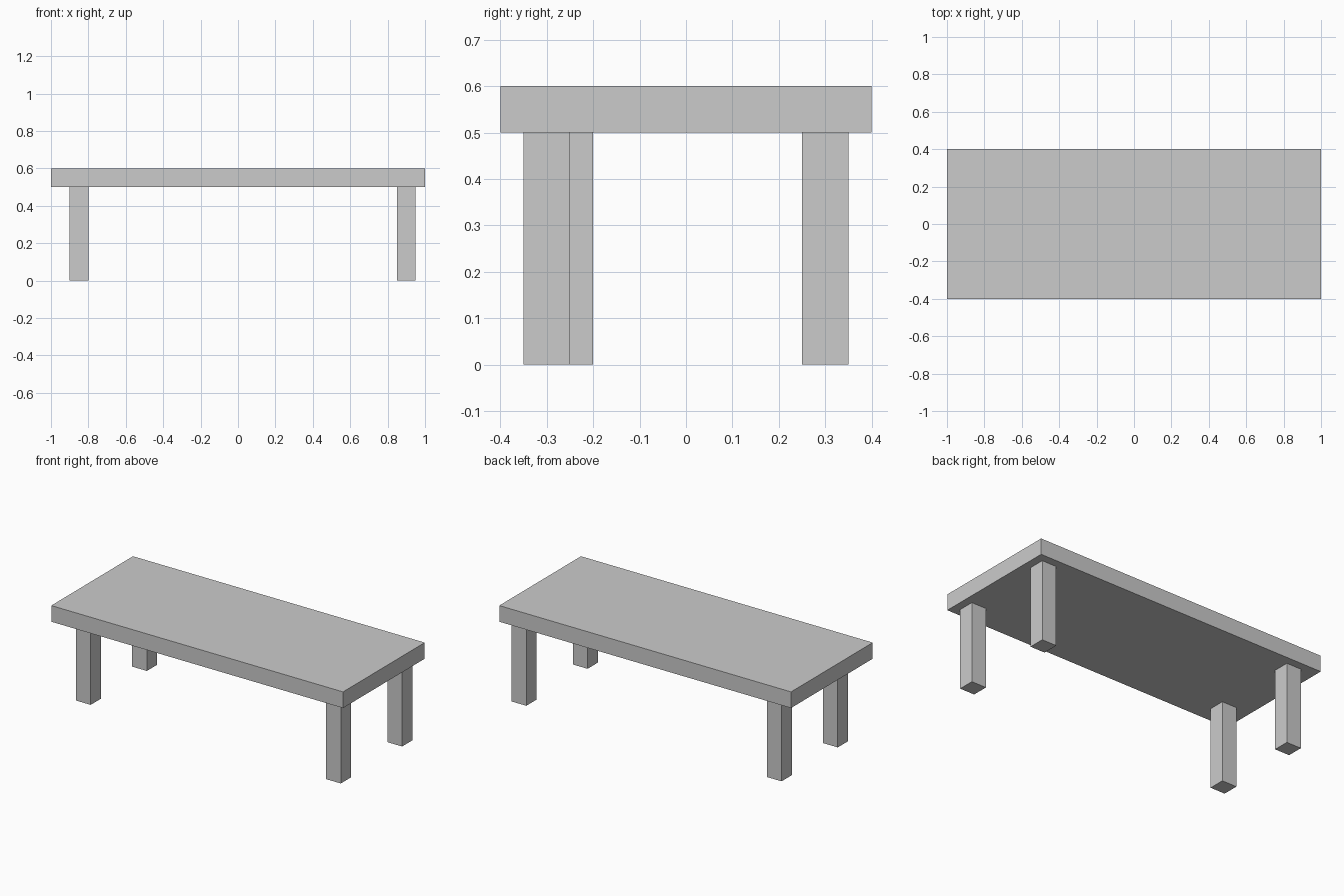
import bpy

if "Cube" in bpy.data.objects:
    bpy.data.objects.remove(bpy.data.objects["Cube"])


def box(name, x, y, z):
    """Add a box spanning the given (min, max) ranges."""
    spans = (x, y, z)
    bpy.ops.mesh.primitive_cube_add(size=1, location=[(a + b) / 2 for a, b in spans])
    obj = bpy.context.object
    obj.name = name
    obj.scale = [b - a for a, b in spans]
    bpy.ops.object.transform_apply(location=False, rotation=False, scale=True)
    return obj


LEG_WIDTH = 0.1
TOP_UNDERSIDE = 0.5

# Table top
box("table_top", (-1, 1), (-0.4, 0.4), (TOP_UNDERSIDE, 0.6))

# Legs, placed by centre; the front left one sits slightly further in
legs = {
    "front_left_leg": (-0.85, -0.25),
    "front_right_leg": (0.9, -0.3),
    "back_left_leg": (-0.85, 0.3),
    "back_right_leg": (0.9, 0.3),
}
h = LEG_WIDTH / 2
for name, (x, y) in legs.items():
    box(name, (x - h, x + h), (y - h, y + h), (0, TOP_UNDERSIDE))
